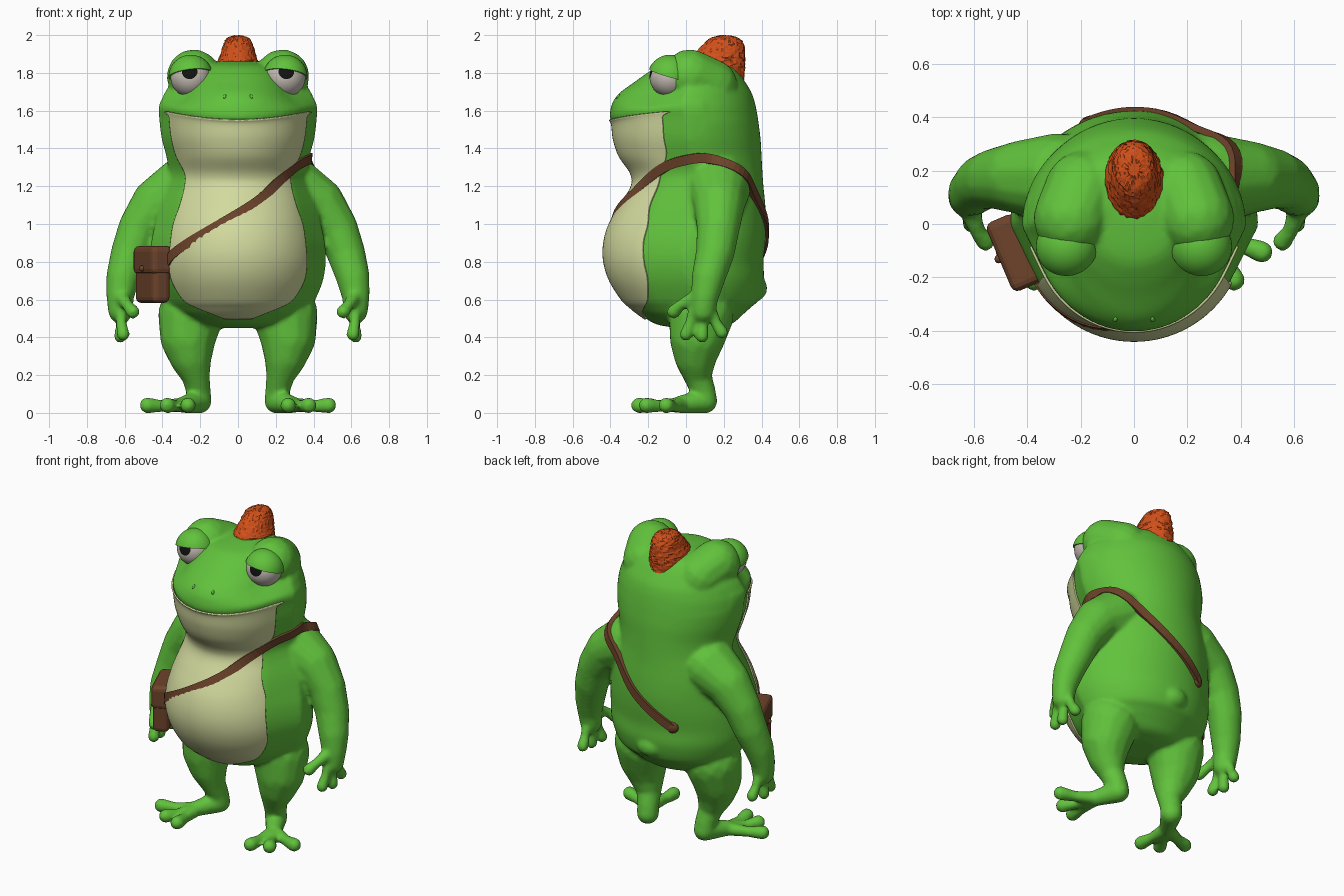
import bpy, bmesh, math, random
from mathutils import Vector, Matrix
from mathutils.bvhtree import BVHTree

if "Cube" in bpy.data.objects:
    bpy.data.objects.remove(bpy.data.objects["Cube"])

random.seed(3)


def material(name, r, g, b):
    m = bpy.data.materials.new(name)
    m.diffuse_color = (r, g, b, 1)
    m.use_nodes = True
    m.node_tree.nodes["Principled BSDF"].inputs["Base Color"].default_value = m.diffuse_color
    return m


GREEN = material("skin green", .12, .54, .045)
CREAM = material("belly cream", .65, .70, .34)
ORANGE = material("hat orange", .64, .08, .01)
BROWN = material("leather brown", .155, .057, .024)
WHITE = material("eye white", .57, .52, .46)
BLACK = material("pupil black", .006, .006, .006)


def add(name, bm, mats, smooth=True):
    me = bpy.data.meshes.new(name)
    bmesh.ops.recalc_face_normals(bm, faces=bm.faces)
    for f in bm.faces:
        f.smooth = smooth
    bm.to_mesh(me)
    bm.free()
    for m in mats:
        me.materials.append(m)
    ob = bpy.data.objects.new(name, me)
    bpy.context.collection.objects.link(ob)
    return ob


def spline(rows, n):
    """Catmull-Rom samples through rows of numbers."""
    pts = [Vector(r) for r in rows]
    pts = [pts[0]] + pts + [pts[-1]]
    out = []
    for i in range(1, len(pts) - 2):
        a, b, c, d = pts[i - 1:i + 3]
        for k in range(n):
            t = k / n
            out.append(.5 * (2 * b + (c - a) * t + (2 * a - 5 * b + 4 * c - d) * t * t
                             + (3 * b - a - 3 * c + d) * t ** 3))
    return out + [pts[-2]]


def loft(bm, rings, closed=True, caps=True):
    vr = [[bm.verts.new(p) for p in r] for r in rings]
    n = len(vr[0])
    for a, b in zip(vr, vr[1:]):
        for i in range(n if closed else n - 1):
            j = (i + 1) % n
            bm.faces.new((a[i], a[j], b[j], b[i]))
    if caps:
        bm.faces.new(vr[0])
        bm.faces.new(vr[-1])


def sphere(bm, center, radii, seg=24, rings=16, rot=None):
    m = Matrix.Translation(center) @ (rot or Matrix()) @ Matrix.Diagonal((*radii, 1))
    bmesh.ops.create_uvsphere(bm, u_segments=seg, v_segments=rings, radius=1, matrix=m)


DIRS = []
for i in range(90):
    z, a = 1 - (2 * i + 1) / 90, i * 2.39996
    s = math.sqrt(1 - z * z)
    DIRS.append(Vector((s * math.cos(a), s * math.sin(a), z)))


def limb(bm, pts):
    """Tapered rounded links through (x, y, z, radius), on both sides."""
    for sx in (1, -1):
        for p, q in zip(pts, pts[1:]):
            vs = [bm.verts.new(Vector((c[0] * sx, c[1], c[2])) + d * c[3]) for c in (p, q) for d in DIRS]
            bmesh.ops.convex_hull(bm, input=vs)
    loose = [v for v in bm.verts if not v.link_faces]
    bmesh.ops.delete(bm, geom=loose, context='VERTS')


def smile(x, y, z):
    # lifts the mouth corners
    lift = .042 * min(1, abs(x) / .37) ** 2 * math.exp(-((z - 1.555) / .07) ** 2) if y < .1 else 0
    return Vector((x, y, z + lift))


def bulge(u, z):
    # depth of the front at width fraction u: a round cap, then straight flanks;
    # the cap narrows above the mouth to make room for the eyes
    u = min(1, abs(u))
    k = .89 - .16 * min(1, max(0, (z - 1.59) / .1))
    if u < .9 * k:
        return math.sqrt(1 - (u / k) ** 2)
    return .436 * (1 - u) / (1 - .9 * k)


# Torso and head: height, half width, front y, back y, half width of the cream front
BODY = [(.45, .10, -.05, .15, 0), (.47, .24, -.16, .24, 0), (.52, .34, -.24, .30, .12),
        (.56, .38, -.29, .345, .22), (.60, .41, -.332, .385, .288), (.70, .45, -.395, .412, .348),
        (.80, .465, -.426, .41, .362), (.90, .46, -.426, .42, .355), (1.0, .44, -.397, .425, .34),
        (1.1, .42, -.34, .42, .305), (1.2, .39, -.28, .41, .28), (1.27, .37, -.285, .405, .28),
        (1.36, .38, -.345, .40, .325), (1.45, .405, -.375, .395, .35), (1.53, .418, -.385, .385, .362),
        (1.565, .42, -.403, .38, .362), (1.62, .415, -.397, .37, 0), (1.66, .402, -.38, .36, 0),
        (1.7, .385, -.345, .345, 0), (1.75, .35, -.275, .315, 0), (1.8, .31, -.205, .28, 0),
        (1.84, .24, -.13, .235, 0), (1.86, .10, 0, .13, 0)]
sections = spline(BODY, 5)
bm = bmesh.new()
rings = []
for z, w, f, b, c in sections:
    row = []
    for i in range(72):
        a = 2 * math.pi * i / 72
        d = math.sin(a) if i <= 36 else -bulge(math.cos(a), z)
        row.append(smile(w * math.cos(a), (f + b) / 2 + (b - f) / 2 * d, z))
    rings.append(row)
loft(bm, rings)
sphere(bm, (0, .36, .66), (.09, .07, .07))                                     # tail nub
limb(bm, [(.235, .02, 1.783, .143), (.19, .13, 1.73, .145)])                   # brow bumps
limb(bm, [(.28, .17, 1.19, .172), (.425, .175, 1.11, .138), (.52, .17, .98, .114),  # arms
          (.57, .155, .85, .103), (.608, .12, .72, .09), (.624, .10, .62, .074), (.622, .09, .54, .066)])
for y, tip in ((.045, (.608, 0, .415, .035)), (.09, (.622, .085, .405, .035)), (.13, (.612, .19, .425, .035))):
    limb(bm, [(.62, y, .54, .034), (.618, (y + tip[1]) / 2, .475, .028), tip])   # fingers
limb(bm, [(.615, .05, .61, .04), (.585, -.03, .57, .029), (.557, -.065, .535, .037)])  # thumbs
limb(bm, [(.25, .08, .52, .174), (.265, .06, .40, .148), (.252, .05, .30, .113),  # legs
          (.225, .06, .20, .075), (.21, .09, .12, .066), (.205, .10, .062, .066), (.28, -.03, .045, .047)])
for tip in ((.48, -.105, .04, .042), (.375, -.21, .04, .042), (.265, -.25, .04, .042)):
    mid = (.28 + (tip[0] - .28) * .6, -.03 + (tip[1] + .03) * .6, .036, .032)
    limb(bm, [(.275, -.02, .043, .042), mid, tip])                             # toes
shape = add("body", bm, [GREEN])
mod = shape.modifiers.new("blend", 'REMESH')
mod.mode = 'VOXEL'
mod.voxel_size = .0125
mod = shape.modifiers.new("soften", 'SMOOTH')
mod.factor = .5
mod.iterations = 5
dg = bpy.context.evaluated_depsgraph_get()
dg.update()
me = bpy.data.meshes.new_from_object(shape.evaluated_get(dg))
shape.modifiers.clear()
shape.data = me
me.materials.clear()
me.materials.append(GREEN)
for p in me.polygons:
    p.use_smooth = True
    p.material_index = 0
skin = BVHTree.FromPolygons([v.co for v in me.vertices], [p.vertices for p in me.polygons])

# Cream chin and belly, a thin plate over the front
bm = bmesh.new()
rings = []
for z, w, f, b, c in sections:
    if .495 < z < 1.553 and c > .02:
        row = []
        for i in range(37):
            t = i / 18 - 1
            x = c * math.sin(math.pi / 2 * t)
            o = .008 - .002 * abs(t) ** 4
            y = (f + b) / 2 - ((b - f) / 2 + o) * bulge(x / (w + o), z)
            row.append(smile(x, y, z))
        rings.append(row)
loft(bm, rings, closed=False, caps=False)
belly = add("belly_patch", bm, [CREAM])
mod = belly.modifiers.new("thickness", 'SOLIDIFY')
mod.thickness = .009
mod.offset = 0

# Eyes with heavy lids, and nostrils
for sx, side in ((1, "left"), (-1, "right")):
    c = Vector((.25 * sx, -.085, 1.778))
    gaze = Vector((.06 * sx, -1, .3)).normalized()
    bm = bmesh.new()
    sphere(bm, c, (.108,) * 3, 28, 24, gaze.to_track_quat('Z', 'Y').to_matrix().to_4x4())
    for f in bm.faces:
        f.material_index = int((f.calc_center_median() - c).normalized().dot(gaze) > math.cos(math.radians(23)))
    add(side + "_eye", bm, [WHITE, BLACK])
    bm = bmesh.new()
    sphere(bm, c, (.118,) * 3, 32, 24)
    cut = bmesh.ops.bisect_plane(bm, geom=bm.verts[:] + bm.edges[:] + bm.faces[:], plane_co=c + Vector((0, 0, .012)),
                                 plane_no=(.12 * sx, .28, 1), clear_inner=True)["geom_cut"]
    bmesh.ops.contextual_create(bm, geom=[e for e in cut if isinstance(e, bmesh.types.BMEdge)])
    lid = add(side + "_eyelid", bm, [GREEN])
    for p in lid.data.polygons:
        p.use_smooth = len(p.vertices) < 6
    hit, no, _, _ = skin.ray_cast(Vector((.07 * sx, -2, 1.675)), Vector((0, 1, 0)))
    bm = bmesh.new()
    sphere(bm, hit, (.008, .014, .008), 12, 8, no.to_track_quat('Z', 'Y').to_matrix().to_4x4())
    add(side + "_nostril", bm, [GREEN])

# Knitted hat: height, centre y, half width, half depth
bm = bmesh.new()
rings = []
for z, yc, rx, ry in spline([(1.765, .165, .107, .142), (1.82, .165, .109, .146), (1.86, .167, .107, .146),
                             (1.90, .18, .092, .132), (1.95, .198, .078, .108), (1.983, .204, .058, .076),
                             (1.998, .204, .02, .025)], 5):
    row = []
    for i in range(52):
        a = 2 * math.pi * i / 52
        k = random.uniform(-.004, .004)
        row.append((math.cos(a) * (rx + k), yc + math.sin(a) * (ry + k), z + random.uniform(-.002, .002)))
    rings.append(row)
loft(bm, rings)
add("hat", bm, [ORANGE], smooth=False)

# Strap wrapped round the body: angle in degrees, height
path = []
for deg, z in spline([(-150, .80), (-143, .84), (-117, .94), (-90, 1.05), (-66, 1.14), (-43, 1.23), (-20, 1.305),
                      (0, 1.34), (16, 1.35), (33, 1.30), (50, 1.21), (76, 1.03), (100, .90), (114, .83)], 5):
    d = Vector((math.cos(math.radians(deg)), math.sin(math.radians(deg)), 0))
    hit, no, _, _ = skin.ray_cast(d * 2 + Vector((0, 0, z)), -d)
    path.append((hit, (no + d).normalized()))
for _ in range(3):  # pull the strap taut
    path = [path[0]] + [((a[0] + b[0] * 2 + c[0]) / 4, (a[1] + b[1] * 2 + c[1]).normalized())
                        for a, b, c in zip(path, path[1:], path[2:])] + [path[-1]]
bm = bmesh.new()
rings = []
for i, (p, n) in enumerate(path):
    t = path[min(i + 1, len(path) - 1)][0] - path[max(i - 1, 0)][0]
    s = t.cross(n).normalized() * .026
    rings.append([p - n * .008 - s, p + n * .018 - s, p + n * .018 + s, p - n * .008 + s])
loft(bm, rings)
add("strap", bm, [BROWN], smooth=False)
bm = bmesh.new()
sphere(bm, path[-1][0], (.038, .038, .022), 12, 8, path[-1][1].to_track_quat('Z', 'Y').to_matrix().to_4x4())
add("strap_end", bm, [BROWN])

# Shoulder bag: pouch, flap and button
turn = Matrix.Translation((-.452, -.108, 0)) @ Matrix.Rotation(math.radians(-67), 4, 'Z')
for name, size, z in (("bag_pouch", (.265, .10, .285), .725), ("bag_flap", (.28, .118, .15), .808)):
    bm = bmesh.new()
    bmesh.ops.create_cube(bm, size=1, matrix=turn @ Matrix.Translation((0, 0, z)) @ Matrix.Diagonal((*size, 1)))
    bag = add(name, bm, [BROWN], smooth=False)
    mod = bag.modifiers.new("soft edges", 'BEVEL')
    mod.width = .028
    mod.segments = 3
bm = bmesh.new()
sphere(bm, turn @ Vector((0, -.06, .765)), (.016, .016, .016), 12, 8)
add("bag_button", bm, [BROWN])
